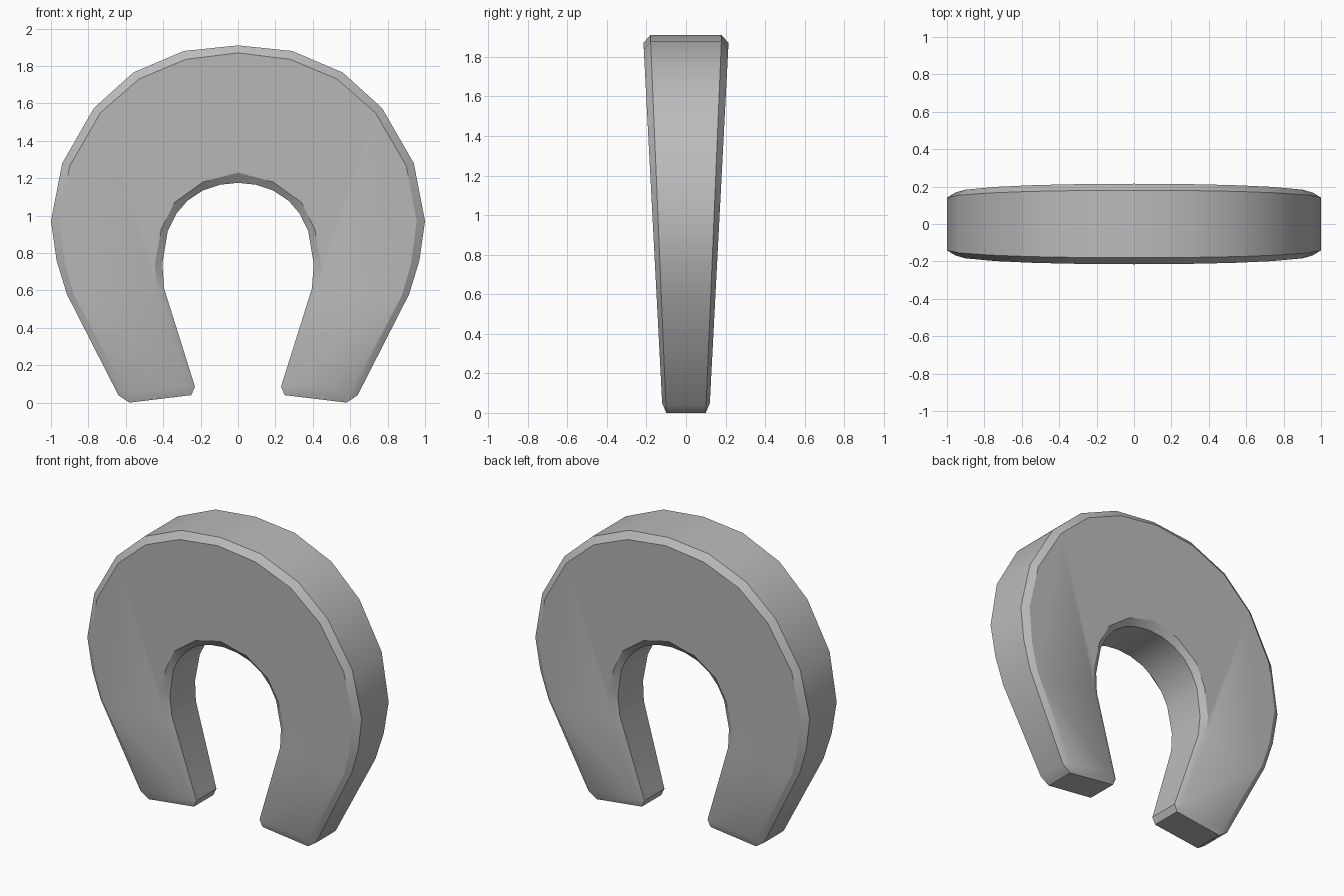
import bpy
import bmesh

default = bpy.data.objects.get("Cube")
if default:
    bpy.data.objects.remove(default, do_unlink=True)

# Half outline from the crown, down the outside, round the tip and up the inside.
# Each entry pairs a point on the rim with its point on the flat face, as (x, z).
outer_arc = [
    ((0, 1.91), (0, 1.87)),
    ((.29, 1.88), (.28, 1.835)),
    ((.56, 1.765), (.53, 1.73)),
    ((.77, 1.575), (.735, 1.55)),
    ((.94, 1.28), (.9, 1.265)),
    ((1, .97), (.955, .97)),
    ((.97, .76), (.925, .74)),
    ((.915, .58), (.875, .57)),
]
# Two rim points share one face point at each chamfered corner of the tip.
tip = [
    ((.64, .04), (.6, .05)),
    ((.58, 0), (.6, .05)),
    ((.25, .04), (.27, .09)),
    ((.23, .085), (.27, .09)),
]
inner_arc = [
    ((.395, .61), (.435, .6)),
    ((.405, .74), (.445, .74)),
    ((.375, .92), (.41, .93)),
    ((.33, 1.01), (.34, 1.07)),
    ((.27, 1.08), (.27, 1.12)),
    ((.187, 1.135), (.187, 1.18)),
    ((.096, 1.165), (.095, 1.205)),
    ((0, 1.175), (0, 1.23)),
]


def mirrored(pair):
    return tuple((-x, z) for x, z in pair)


def rim_depth(z):
    return .1 + .042 * z


def face_depth(z):
    return .118 + .052 * z


def make_material(name, value):
    mat = bpy.data.materials.new(name)
    mat.use_nodes = True
    colour = (value, value, value, 1)
    mat.diffuse_color = colour
    mat.node_tree.nodes["Principled BSDF"].inputs["Base Color"].default_value = colour
    return mat


def make_ring(bm, points, depth, side):
    return [bm.verts.new((x, side * depth(z), z)) for x, z in points]


def bridge(bm, first, second):
    count = len(first)
    for i in range(count):
        j = (i + 1) % count
        bm.faces.new((first[i], first[j], second[j], second[i]))


# Tapered horseshoe body with a chamfer round both faces
half = outer_arc + tip + inner_arc
outline = half + [mirrored(pair) for pair in reversed(half[1:-1])]
rim = [pair[0] for pair in outline]
face = [pair[1] for pair in outline]

bm = bmesh.new()
rings = [
    make_ring(bm, face, face_depth, -1),
    make_ring(bm, rim, rim_depth, -1),
    make_ring(bm, rim, rim_depth, 1),
    make_ring(bm, face, face_depth, 1),
]
for first, second in zip(rings, rings[1:]):
    bridge(bm, first, second)
bm.faces.new(rings[0])
bm.faces.new(rings[-1])
bmesh.ops.remove_doubles(bm, verts=bm.verts, dist=.0001)
bmesh.ops.recalc_face_normals(bm, faces=bm.faces)

mesh = bpy.data.meshes.new("horseshoe_body")
bm.to_mesh(mesh)
bm.free()
mesh.materials.append(make_material("plain grey", .5))
body = bpy.data.objects.new("horseshoe_body", mesh)
bpy.context.collection.objects.link(body)

# Smooth round the curve, crisp at the chamfers
bpy.ops.object.select_all(action="DESELECT")
body.select_set(True)
bpy.context.view_layer.objects.active = body
bpy.ops.object.shade_smooth_by_angle(angle=.52)
